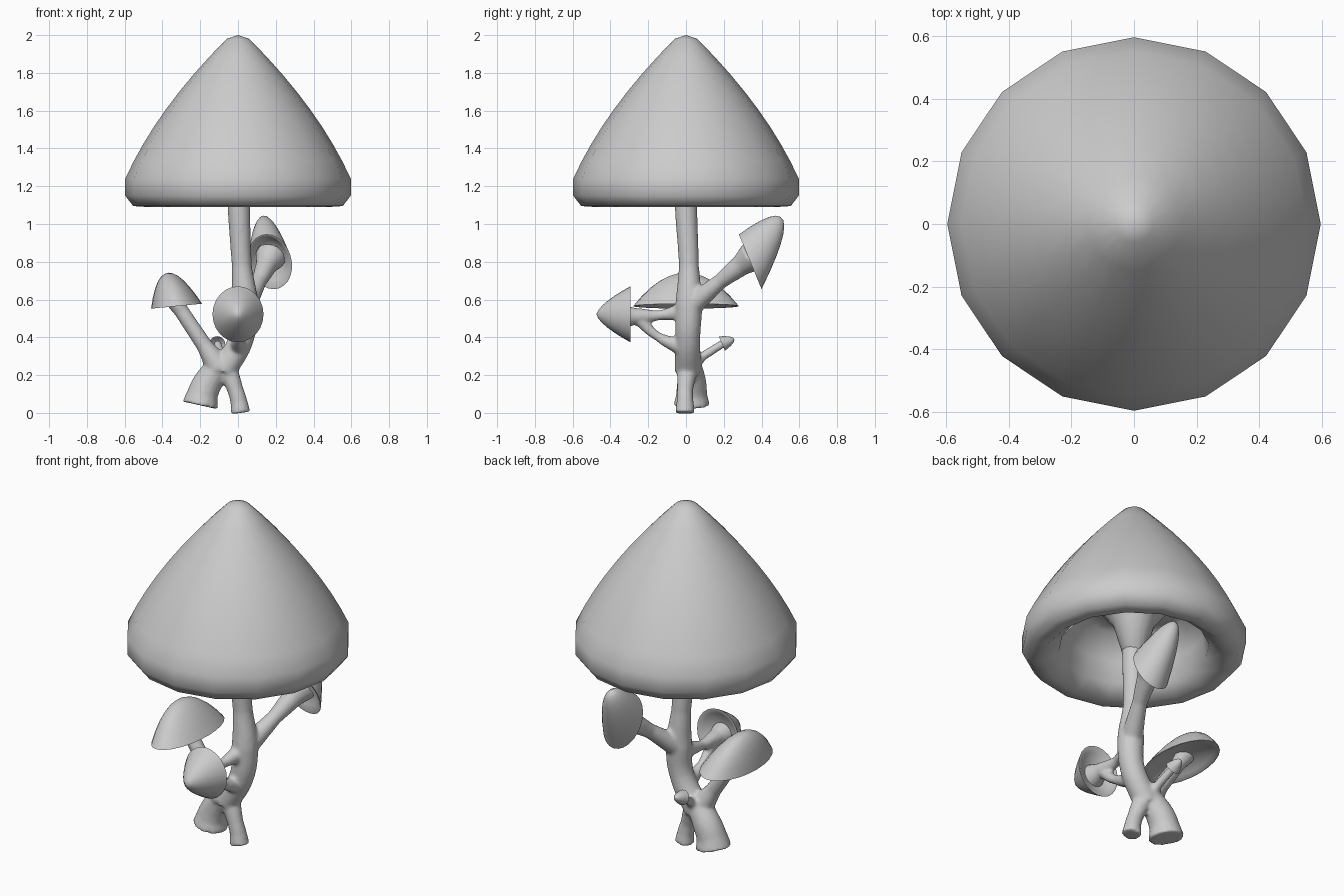
import bpy, bmesh, math
from mathutils import Vector

if "Cube" in bpy.data.objects:
    bpy.data.objects.remove(bpy.data.objects["Cube"])


def lathe(name, profile, segs, c, u, v, a):
    """Revolve (radius, height) points in a sheared frame: centre c, radii u and v, axis a."""
    c, u, v, a = map(Vector, (c, u, v, a))
    bm = bmesh.new()
    rings = []
    for r, h in profile:
        if r == 0:
            rings.append([bm.verts.new(c + a * h)] * segs)
        else:
            turn = [2 * math.pi * i / segs for i in range(segs)]
            rings.append([bm.verts.new(c + a * h + u * r * math.cos(t) + v * r * math.sin(t))
                          for t in turn])
    for r0, r1 in zip(rings, rings[1:]):
        for i in range(segs):
            j = (i + 1) % segs
            bm.faces.new(list(dict.fromkeys((r0[i], r0[j], r1[j], r1[i]))))
    bmesh.ops.recalc_face_normals(bm, faces=bm.faces)
    me = bpy.data.meshes.new(name)
    bm.to_mesh(me)
    bm.free()
    ob = bpy.data.objects.new(name, me)
    bpy.context.collection.objects.link(ob)
    bpy.ops.object.select_all(action='DESELECT')
    bpy.context.view_layer.objects.active = ob
    ob.select_set(True)
    bpy.ops.object.shade_smooth_by_angle(angle=math.radians(60))


def small_cap(name, power, c, u, v, a):
    """Dome (power 2) or cone-like (power 1.5) cap with a shallow hollow underside."""
    steps = [i / 6 for i in range(7)]
    outside = [(r, 1 - r ** power) for r in steps]
    inside = [(r * 0.95, 0.26 * (1 - r * r)) for r in reversed(steps)]
    lathe(name, outside + inside, 24, c, u, v, a)


# Large cap: bulging bell, rolled rim, hollow underside flaring into the stem
bell = [(0, 2)]
for i in range(9):
    t = i / 8
    bell.append((0.06 + 0.537 * t * (1.38 - 0.38 * t), 1.98 - 0.74 * t))
rim = [(0.597, 1.15), (0.555, 1.095), (0.48, 1.09), (0.4, 1.15)]
hollow = [(0.38, 1.27), (0.3, 1.4), (0.2, 1.41), (0.11, 1.29), (0.058, 1.1), (0, 1.08)]
lathe("large_cap", bell + rim + hollow, 16, (0, 0, 0), (1, 0, 0), (0, 1, 0), (0, 0, 1))

# Small caps
small_cap("left_cap", 2, (-0.325, 0, 0.565), (0.135, 0, 0.013), (0, 0.28, 0),
          (-0.045, 0, 0.177))
small_cap("front_cap", 1.5, (0, -0.295, 0.522), (0.135, 0, 0), (0, 0, 0.148), (0, -0.18, 0))
small_cap("back_cap", 2, (0.17, 0.34, 0.8), (0.115, 0, 0), (0.018, 0.06, -0.145),
          (-0.03, 0.175, 0.22))
small_cap("tiny_cap", 2, (-0.11, 0.19, 0.367), (0.042, 0, 0), (0, 0.016, -0.038),
          (0, 0.065, 0.024))

# Stems: tapered tubes through (x, y, z, radius), all in one curve
cu = bpy.data.curves.new("stems", 'CURVE')
cu.dimensions = '3D'
cu.bevel_depth = 1
cu.bevel_resolution = 6
cu.use_fill_caps = True


def tube(*pts, flare=0):
    """Smooth tube; flare adds a widened end that runs on into a cap."""
    pts = [Vector(p) for p in pts]
    if flare:
        end = pts[-1] + (pts[-1] - pts[-2]) * 0.6
        end[3] = pts[-1][3] * flare
        pts.append(end)
    sp = cu.splines.new('BEZIER')
    sp.bezier_points.add(len(pts) - 1)
    for p, q in zip(sp.bezier_points, pts):
        p.co = q[:3]
        p.radius = q[3]
        p.handle_left_type = p.handle_right_type = 'AUTO'


def foot(x, y, z, r, top):
    """Leg from a flared foot up to the joint."""
    lean = (top[0] - x) * 0.12
    tube((x, y, z, r * 1.18), (x + lean, y, z + 0.06, r), (x + lean * 3, y, z + 0.12, r * 0.95),
         top)


# main stem
tube((-0.08, 0.01, 0.22, 0.07), (0.02, 0.01, 0.4, 0.066), (0.035, 0.015, 0.57, 0.072),
     (0.02, 0.015, 0.78, 0.053), (0.004, 0, 1.1, 0.06), (0, 0, 1.25, 0.075))
foot(-0.2, 0.03, 0.04, 0.082, (-0.09, 0.015, 0.26, 0.065))
foot(0.013, -0.005, 0, 0.045, (-0.06, 0.01, 0.24, 0.055))
# left branch
tube((-0.1, 0.01, 0.24, 0.07), (-0.18, 0, 0.36, 0.043), (-0.3, 0, 0.54, 0.04), flare=1.4)
# front branch, upper and lower strands
tube((0.02, 0, 0.54, 0.05), (0, -0.14, 0.517, 0.026), (0, -0.27, 0.512, 0.045), flare=1.6)
tube((0, -0.26, 0.505, 0.035), (0, -0.15, 0.405, 0.024), (0, 0, 0.34, 0.05))
# back branch
tube((0.035, 0.02, 0.56, 0.06), (0.11, 0.18, 0.695, 0.041), (0.15, 0.29, 0.78, 0.057), flare=1.5)
# tiny branch
tube((-0.08, 0.03, 0.26, 0.05), (-0.09, 0.09, 0.3, 0.024), (-0.11, 0.2, 0.37, 0.022))

# Fuse the tubes into one organic body
tubes = bpy.data.objects.new("stem_tubes", cu)
bpy.context.collection.objects.link(tubes)
bpy.context.view_layer.update()
dg = bpy.context.evaluated_depsgraph_get()
mesh = bpy.data.meshes.new_from_object(tubes.evaluated_get(dg))
bpy.data.objects.remove(tubes)
body = bpy.data.objects.new("branching_stem", mesh)
bpy.context.collection.objects.link(body)
fuse = body.modifiers.new("fuse", 'REMESH')
fuse.mode = 'VOXEL'
fuse.voxel_size = 0.01
fuse.use_smooth_shade = True
soften = body.modifiers.new("soften", 'SMOOTH')
soften.factor = 0.5
soften.iterations = 5
